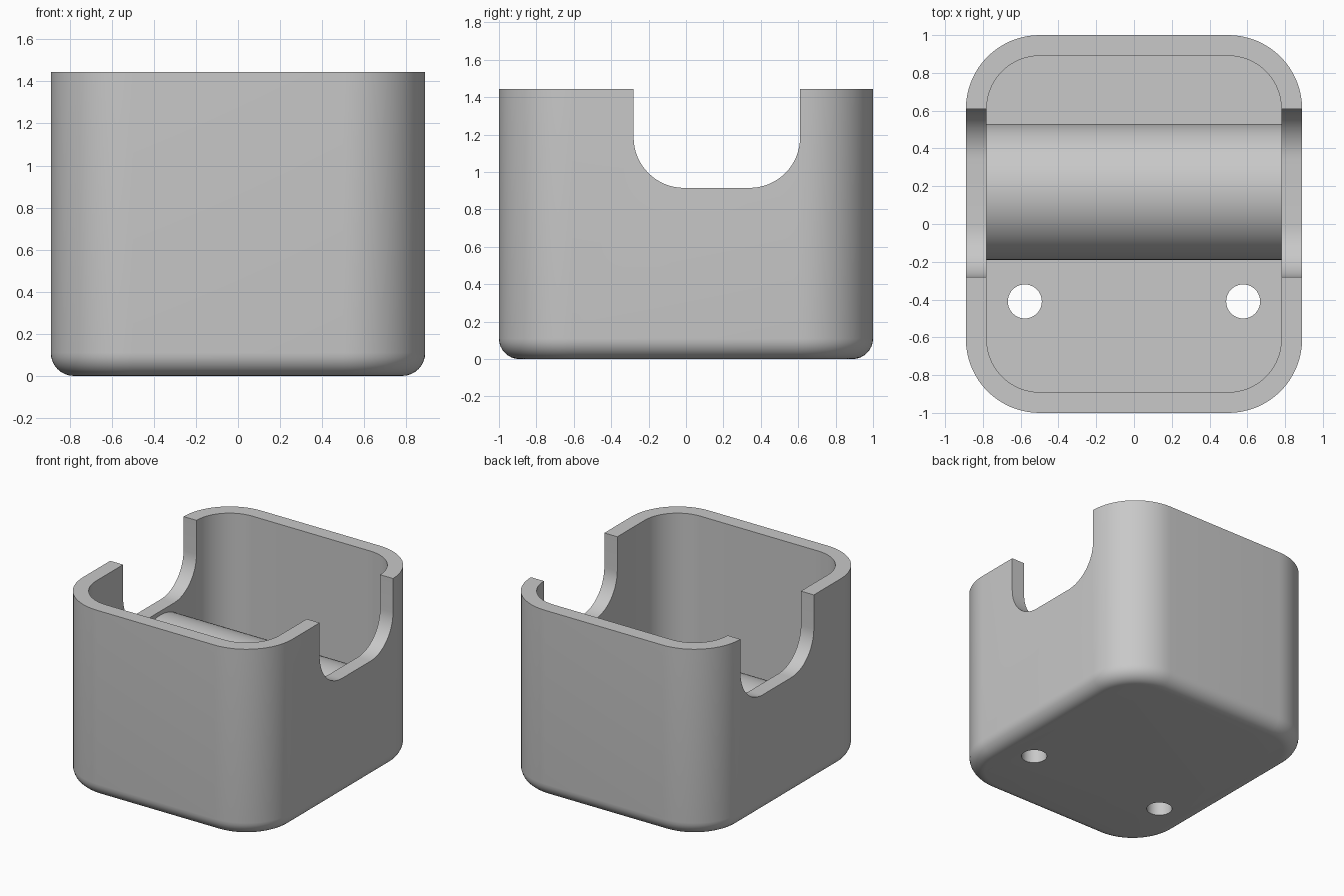
import bpy, bmesh
from math import sin, cos, pi, radians

cube = bpy.data.objects.get("Cube")
if cube:
    bpy.data.objects.remove(cube)

HALF_X, HALF_Y, HEIGHT = 0.89, 1.0, 1.445
CORNER, WALL, FILLET = 0.39, 0.11, 0.11

grey = bpy.data.materials.new("plain grey")
grey.use_nodes = True
colour = (0.58, 0.58, 0.58, 1)
grey.diffuse_color = colour
grey.node_tree.nodes["Principled BSDF"].inputs["Base Color"].default_value = colour


def loft(name, rings):
    """Closed solid through a list of equal-length point rings, capped at both ends."""
    bm = bmesh.new()
    loops = [[bm.verts.new(p) for p in ring] for ring in rings]
    n = len(loops[0])
    for a, b in zip(loops, loops[1:]):
        for i in range(n):
            j = (i + 1) % n
            bm.faces.new((a[i], a[j], b[j], b[i]))
    bm.faces.new(loops[0][::-1])
    bm.faces.new(loops[-1])
    bmesh.ops.recalc_face_normals(bm, faces=bm.faces)
    mesh = bpy.data.meshes.new(name)
    bm.to_mesh(mesh)
    bm.free()
    mesh.materials.append(grey)
    obj = bpy.data.objects.new(name, mesh)
    bpy.context.collection.objects.link(obj)
    return obj


def box_ring(inset, z, steps=16):
    """Rounded rectangle, moved inward from the outer wall."""
    r = CORNER - inset
    points = []
    for k, (sx, sy) in enumerate([(1, 1), (-1, 1), (-1, -1), (1, -1)]):
        for s in range(steps + 1):
            a = (k + s / steps) * pi / 2
            points.append((sx * (HALF_X - CORNER) + r * cos(a),
                           sy * (HALF_Y - CORNER) + r * sin(a), z))
    return points


def circle(radius, place, steps):
    return [place(radius * cos(2 * pi * i / steps), radius * sin(2 * pi * i / steps))
            for i in range(steps)]


def activate(obj):
    bpy.ops.object.select_all(action="DESELECT")
    obj.select_set(True)
    bpy.context.view_layer.objects.active = obj


def cut(obj, cutter):
    cutter.hide_render = True
    mod = obj.modifiers.new("cut", "BOOLEAN")
    mod.operation = "DIFFERENCE"
    mod.solver = "EXACT"
    mod.object = cutter
    activate(obj)
    bpy.ops.object.modifier_apply(modifier=mod.name)
    bpy.data.objects.remove(cutter)


# Open box with a rounded bottom edge
rings = []
for i in range(9):
    a = i / 8 * pi / 2
    rings.append(box_ring(FILLET * (1 - sin(a)), FILLET * (1 - cos(a))))
rings += [box_ring(0, HEIGHT), box_ring(WALL, HEIGHT), box_ring(WALL, WALL)]
box = loft("box", rings)

# U-shaped slot through both side walls
front, back, low, top, r = -0.28, 0.61, 0.915, 1.7, 0.27
profile = [(back, top), (front, top)]
for centre, start in ((front + r, pi), (back - r, 1.5 * pi)):
    for s in range(17):
        a = start + s / 16 * pi / 2
        profile.append((centre + r * cos(a), low + r + r * sin(a)))
cut(box, loft("slot_cutter", [[(x, y, z) for y, z in profile] for x in (-1.2, 1.2)]))

# Two round holes through the floor
for x in (-0.578, 0.578):
    cut(box, loft("hole_cutter", [
        circle(0.09, lambda u, v: (x + u, -0.41 + v, z), 40) for z in (-0.1, 0.3)]))

# Round bar spanning the side walls
bar = loft("cross_bar", [
    circle(0.36, lambda u, v: (x, 0.17 + u, 0.525 + v), 72) for x in (-0.8, 0.8)])

for obj in (box, bar):
    activate(obj)
    bpy.ops.object.shade_smooth_by_angle(angle=radians(30))
